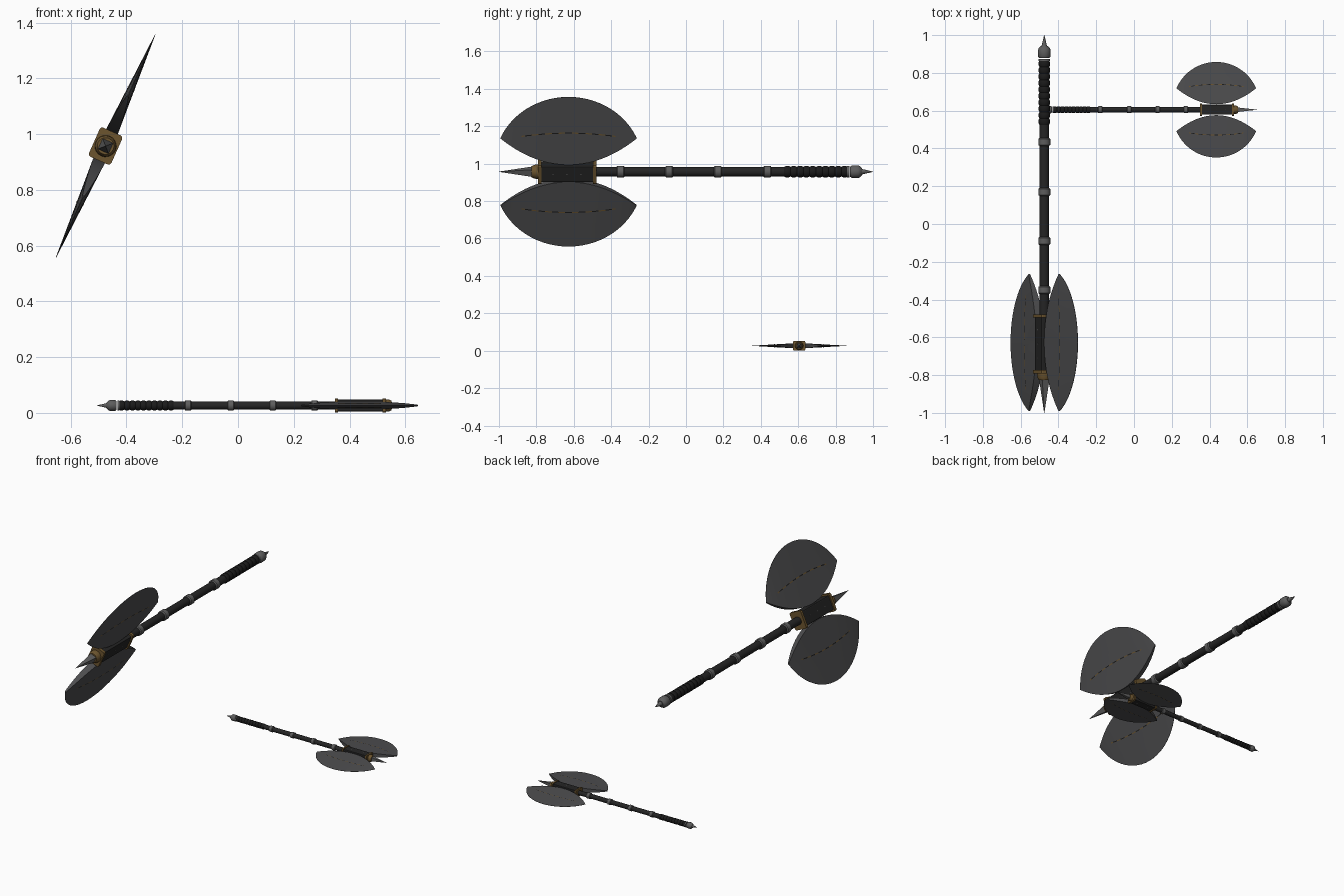
import bpy, bmesh, math
from mathutils import Matrix, Vector

if "Cube" in bpy.data.objects:
    bpy.data.objects.remove(bpy.data.objects["Cube"])


def material(name, rgb):
    m = bpy.data.materials.new(name)
    m.diffuse_color = (*rgb, 1)
    m.use_nodes = True
    m.node_tree.nodes["Principled BSDF"].inputs["Base Color"].default_value = m.diffuse_color
    return m


STEEL = material("blade_steel", (0.075, 0.075, 0.078))
DARK = material("dark_wood", (0.018, 0.018, 0.018))
BLACK = material("black_grip", (0.011, 0.011, 0.011))
GREY = material("grey_metal", (0.11, 0.11, 0.11))
GOLD = material("old_gold", (0.15, 0.09, 0.028))

# Local frame of an axe: x along the shaft (head at +x), y along the blades, z thickness
HEAD = 0.628      # blade centre along the shaft
HALF = 0.363      # half the blade length


def finish(name, bm, M, mats, smooth=False):
    bmesh.ops.recalc_face_normals(bm, faces=bm.faces)
    me = bpy.data.meshes.new(name)
    bm.to_mesh(me)
    bm.free()
    me.transform(M)
    for m in mats:
        me.materials.append(m)
    ob = bpy.data.objects.new(name, me)
    bpy.context.collection.objects.link(ob)
    if smooth:
        bpy.ops.object.select_all(action='DESELECT')
        ob.select_set(True)
        bpy.context.view_layer.objects.active = ob
        bpy.ops.object.shade_smooth_by_angle(angle=math.radians(35))
    return ob


def lathe(name, profile, M, mat, sides=20, turn=0.0, smooth=True):
    """Revolve (x, radius) points around the shaft."""
    bm = bmesh.new()
    rings = []
    for x, r in profile:
        ring = []
        for k in range(sides):
            a = 2 * math.pi * k / sides + turn
            ring.append(bm.verts.new((x, r * math.cos(a), r * math.sin(a))))
        rings.append(ring)
    for p, q in zip(rings, rings[1:]):
        for k in range(sides):
            n = (k + 1) % sides
            bm.faces.new((p[k], p[n], q[n], q[k]))
    bm.faces.new(rings[0])
    bm.faces.new(rings[-1])
    return finish(name, bm, M, [mat], smooth)


def block(name, x0, x1, hy, hz, M, mat, bevel):
    """Box around the shaft with chamfered edges."""
    bm = bmesh.new()
    bmesh.ops.create_cube(bm, size=2)
    bmesh.ops.scale(bm, vec=((x1 - x0) / 2, hy, hz), verts=bm.verts)
    bmesh.ops.translate(bm, vec=((x0 + x1) / 2, 0, 0), verts=bm.verts)
    long_edges = [e for e in bm.edges
                  if abs(e.verts[0].co.x - e.verts[1].co.x) > 1e-5]
    bmesh.ops.bevel(bm, geom=long_edges, offset=bevel, segments=2, profile=0.5, affect='EDGES')
    return finish(name, bm, M, [mat])


def inner(a):
    return 0.05 + 0.145 * a * a


def outer(a):
    return 0.0416 + math.sqrt(0.396 ** 2 - (HALF * a) ** 2)


def half_thickness(a, w):
    s = (w - inner(a)) / max(outer(a) - inner(a), 1e-4)
    return 0.0008 + 0.022 * (1 - min(max(s, 0), 1)) * (1 - 0.85 * abs(a) ** 3)


def blade(name, side, M):
    """Crescent wedge: thick at the inner edge, sharp along the outer arc."""
    bm = bmesh.new()
    n, rows = 32, 4
    grid = {}
    for i in range(n + 1):
        a = math.sin((i / n - 0.5) * math.pi)
        lo, hi = inner(a), max(outer(a), inner(a) + 0.003)
        for j in range(rows + 1):
            w = lo + (hi - lo) * j / rows
            for f in (1, -1):
                t = half_thickness(a, w) * f
                grid[i, j, f] = bm.verts.new((HEAD + HALF * a, side * w, t))
    for i in range(n):
        for j in range(rows):
            for f in (1, -1):
                bm.faces.new([grid[i + p, j + q, f] for p, q in ((0, 0), (1, 0), (1, 1), (0, 1))])
        for j in (0, rows):
            bm.faces.new((grid[i, j, 1], grid[i + 1, j, 1], grid[i + 1, j, -1], grid[i, j, -1]))
    for i in (0, n):
        for j in range(rows):
            bm.faces.new((grid[i, j, 1], grid[i, j + 1, 1], grid[i, j + 1, -1], grid[i, j, -1]))
    finish(name, bm, M, [STEEL], True)


def inlay(name, side, M):
    """Thin curved line on both faces of a blade, gold broken by dark dashes."""
    bm = bmesh.new()
    n = 28
    for f in (1, -1):
        pairs = []
        for i in range(n + 1):
            a = 0.69 * (2 * i / n - 1)
            mid = 0.212 + 0.02 * (1 - (a / 0.69) ** 2)
            pair = []
            for w in (mid - 0.003, mid + 0.003):
                t = f * (half_thickness(a, w) + 0.0015)
                pair.append(bm.verts.new((HEAD + HALF * a, side * w, t)))
            pairs.append(pair)
        for i in range(n):
            face = bm.faces.new((*pairs[i], *reversed(pairs[i + 1])))
            face.material_index = 1 if i % 4 in (1, 2) else 0
    finish(name, bm, M, [GOLD, BLACK])


def rivets(name, M):
    """Rows of small studs on the four sides of the head block."""
    bm = bmesh.new()
    for x in (0.56, 0.635, 0.71):
        for loc, size in (((x, 0, 0.036), (0.005, 0.005, 0.003)), ((x, 0, -0.036), (0.005, 0.005, 0.003))):
            bmesh.ops.create_icosphere(bm, subdivisions=1, radius=1,
                                       matrix=Matrix.LocRotScale(Vector(loc), None, Vector(size)))
    finish(name, bm, M, [GREY])


def axe(tag, M):
    # Shaft and ribbed grip
    lathe(tag + "_shaft", [(-0.87, 0.025), (0.5, 0.025)], M, DARK)
    grip = []
    for i in range(10):
        x = -0.865 + i * 0.034
        grip += [(x, 0.026), (x + 0.008, 0.030), (x + 0.026, 0.030)]
    grip.append((-0.525, 0.026))
    lathe(tag + "_grip", grip, M, BLACK)
    # Metal bands along the shaft
    for i, x in enumerate((0.35, 0.09, -0.17, -0.435)):
        lathe(f"{tag}_band_{i + 1}", [(x - 0.021, 0.026), (x - 0.016, 0.032),
                                      (x + 0.016, 0.032), (x + 0.021, 0.026)], M, GREY)
    # Pommel with its spike
    lathe(tag + "_pommel_ring", [(-0.873, 0.031), (-0.862, 0.031)], M, GREY)
    lathe(tag + "_pommel", [(-0.942, 0.018), (-0.930, 0.030), (-0.920, 0.034),
                            (-0.888, 0.034), (-0.878, 0.027)], M, GREY)
    lathe(tag + "_pommel_spike", [(-1.0, 0.0008), (-0.94, 0.015)], M, GREY, 12)
    # Head block with gold end caps
    block(tag + "_head_block", 0.49, 0.785, 0.046, 0.037, M, DARK, 0.006)
    block(tag + "_rear_cap", 0.478, 0.496, 0.057, 0.044, M, GOLD, 0.010)
    block(tag + "_front_cap", 0.772, 0.792, 0.057, 0.044, M, GOLD, 0.010)
    lathe(tag + "_socket", [(0.79, 0.039), (0.812, 0.037), (0.826, 0.030)], M, GOLD)
    lathe(tag + "_head_spike", [(0.82, 0.030), (1.0, 0.0008)], M, GREY, 4, math.pi / 4, False)
    rivets(tag + "_rivets", M)
    # Double blades with inlaid lines
    for side, label in ((1, "upper"), (-1, "lower")):
        blade(f"{tag}_{label}_blade", side, M)
        inlay(f"{tag}_{label}_inlay", side, M)


# Large axe: head towards the front, blades tilted 66 degrees
c, s = math.cos(math.radians(66)), math.sin(math.radians(66))
axe("large", Matrix(((0, c, -s, -0.475), (-1, 0, 0, 0), (0, s, c, 0.957), (0, 0, 0, 1))))

# Small axe: lying flat, head towards +x
axe("small", Matrix.Translation((0.0725, 0.605, 0.0265)) @ Matrix.Scale(0.578, 4))
